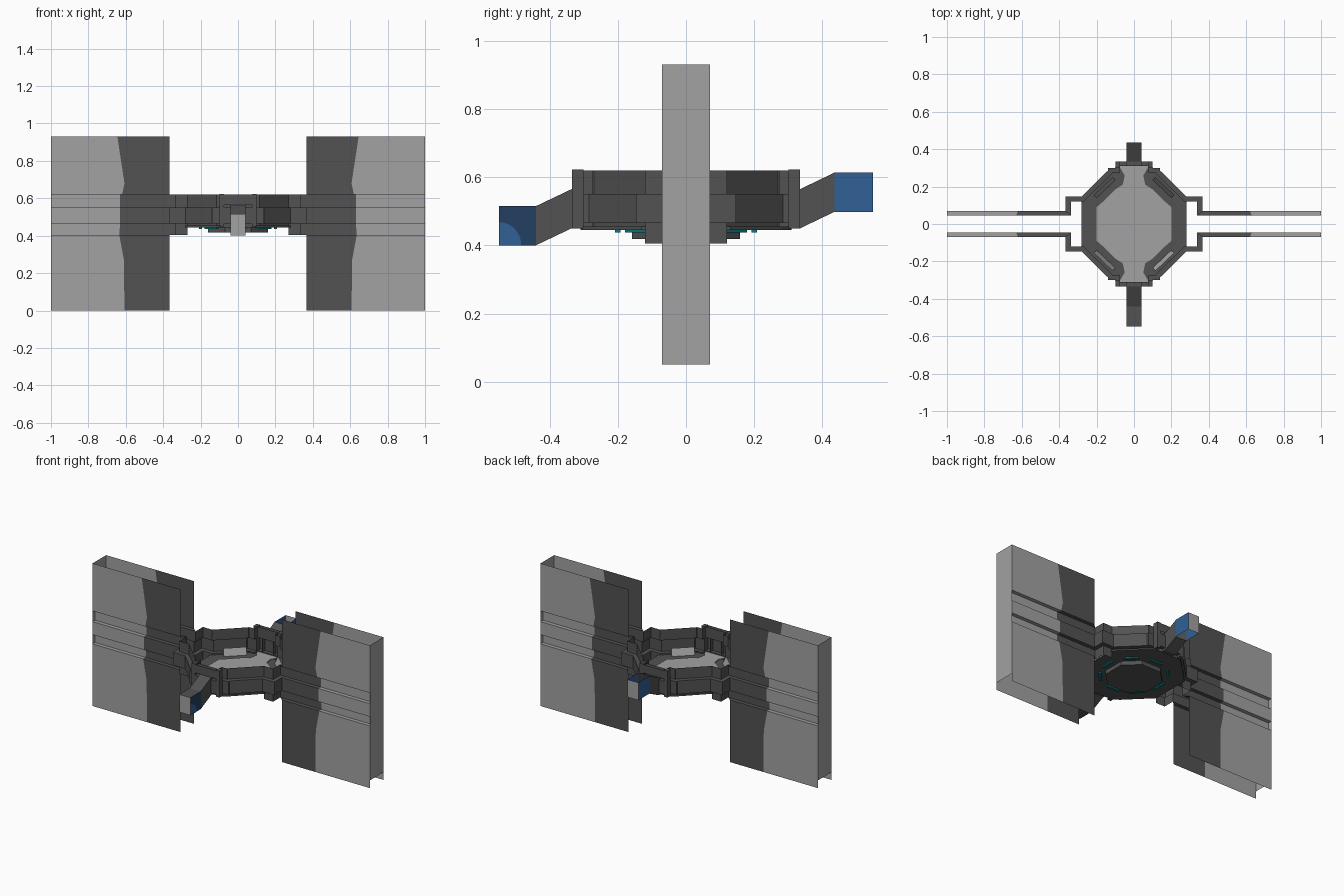
import bpy, bmesh, math

if "Cube" in bpy.data.objects:
    bpy.data.objects.remove(bpy.data.objects["Cube"])

def mat(name, rgb):
    m = bpy.data.materials.new(name)
    m.diffuse_color = (*rgb, 1)
    m.use_nodes = True
    m.node_tree.nodes["Principled BSDF"].inputs["Base Color"].default_value = m.diffuse_color
    return m

LIGHT = mat("light grey", (.36, .36, .36))
DARK = mat("dark grey", (.085, .085, .085))
BLUE = mat("blue", (.03, .12, .30))
NAVY = mat("dark blue", (.016, .05, .12))
TEAL = mat("teal", (.0, .22, .22))
MATS = [LIGHT, DARK, BLUE, NAVY, TEAL]
L, D, B, N, T = range(5)

def build(name, faces):
    """faces: list of (points, material index)"""
    bm = bmesh.new()
    for pts, mi in faces:
        f = bm.faces.new([bm.verts.new(p) for p in pts])
        f.material_index = mi
    bmesh.ops.remove_doubles(bm, verts=bm.verts, dist=1e-5)
    me = bpy.data.meshes.new(name)
    bm.to_mesh(me)
    bm.free()
    for m in MATS:
        me.materials.append(m)
    ob = bpy.data.objects.new(name, me)
    bpy.context.collection.objects.link(ob)
    return ob

def four_way(faces):
    """Copy faces of one quadrant into all four."""
    out = []
    for sx in (1, -1):
        for sy in (1, -1):
            for pts, mi in faces:
                q = [(x * sx, y * sy, z) for x, y, z in pts]
                out.append((q[::-1] if sx * sy < 0 else q, mi))
    return out

def prism(poly, z0, z1, top, side, bottom):
    n = len(poly)
    fs = [([(x, y, z1) for x, y in poly], top),
          ([(x, y, z0) for x, y in poly[::-1]], bottom)]
    for i in range(n):
        a, b = poly[i], poly[(i + 1) % n]
        fs.append(([(*a, z0), (*b, z0), (*b, z1), (*a, z1)], side))
    return fs

def quad_sym(pts):
    """First-quadrant outline (from +x to +y) to a full closed outline."""
    left = [(-x, y) for x, y in pts[::-1]]
    return pts + left + [(-x, -y) for x, y in pts] + [(-x, -y) for x, y in left]

# Tall corridor walls: stepped section, dark near the room, light outside
section = [(.07, 0, .607), (.07, .27, .61), (.07, .405, .635), (.045, .405, .635),
           (.045, .465, .63), (.07, .465, .63), (.07, .55, .63), (.045, .55, .63),
           (.045, .62, .63), (.07, .62, .62), (.07, .68, .607), (.07, .93, .645)]
wall = []
for (y0, z0, s0), (y1, z1, s1) in zip(section, section[1:]):
    e0 = .337 if y0 < .06 else .365
    e1 = .337 if y1 < .06 else .365
    wall.append(([(e0, y0, z0), (e1, y1, z1), (s1, y1, z1), (s0, y0, z0)], D))
    wall.append(([(s0, y0, z0), (s1, y1, z1), (1, y1, z1), (1, y0, z0)], L))
build("corridor_walls", four_way(wall))

# End caps, following the stepped section
caps = []
for sx in (1, -1):
    caps.append(([(sx, -.07, .05), (sx, .07, .05), (sx, .07, .93), (sx, -.07, .93)][::sx], L))
build("corridor_ends", caps)

# Room wall: stepped section swept along outer and inner outlines
outer = [(.365, .07), (.365, .147), (.28, .147), (.14, .285), (.14, .3),
         (.1, .3), (.1, .335), (0, .335)]
inner = [(.337, .045), (.337, .12), (.27, .12), (.115, .27), (.115, .275),
         (.075, .275), (.075, .31), (0, .31)]
room = []
for i in range(len(outer) - 1):
    steps = [(inner, .62), (inner, .55), (outer, .55), (outer, .465), (inner, .465)]
    steps += [(inner, .405)] if i < 2 else [(inner, .445)]
    for (p, z0), (q, z1) in zip(steps, steps[1:]):
        room.append(([(*p[i], z0), (*p[i + 1], z0), (*q[i + 1], z1), (*q[i], z1)], D))
build("room_wall", four_way(room))

# Portal frames at front and back of the room
portal = []
for sx in (1, -1):
    for sy in (1, -1):
        xs = sorted((.075 * sx, .1 * sx))
        ys = sorted((.30 * sy, .335 * sy))
        poly = [(xs[0], ys[0]), (xs[1], ys[0]), (xs[1], ys[1]), (xs[0], ys[1])]
        portal += prism(poly, .45, .622, D, D, D)
for sy in (1, -1):
    y = .335 * sy
    portal.append(([(-.1, y, .565), (.1, y, .565), (.1, y, .62), (-.1, y, .62)][::-sy], D))
build("portal_frames", portal)

# Floor slab with a light inlay
slab = quad_sym([(.28, .13), (.13, .28), (.09, .31)])
build("floor_slab", prism(slab, .445, .455, D, D, D))
inlay = quad_sym([(.2, .09), (.165, .12), (.1, .185), (.06, .21), (.05, .26), (.08, .31)])
build("floor_inlay", prism(inlay, .455, .459, L, L, L))

# Sloped light consoles along the diagonal walls
console = [([(.2, .14, .456), (.1, .235, .456), (.115, .25, .5), (.215, .155, .5)], L),
           ([(.215, .155, .5), (.115, .25, .5), (.115, .25, .456), (.215, .155, .456)], D),
           ([(.2, .14, .456), (.215, .155, .5), (.215, .155, .456)], L),
           ([(.1, .235, .456), (.115, .25, .456), (.115, .25, .5)], L)]
build("consoles", four_way(console))

# Underside hub and teal light strips
hub = quad_sym([(.16, .07), (.07, .158)])
build("underside_hub", prism(hub, .418, .445, D, D, D))
strips = []
for k in range(8):
    a = math.radians(45 * k + 45)
    r, w, t = .2, .045, .008
    c, s = math.cos(a), math.sin(a)
    poly = [(r * c + u * c - v * s, r * s + u * s + v * c)
            for u, v in ((-t, -w), (t, -w), (t, w), (-t, w))]
    strips += prism(poly, .437, .445, T, T, T)
build("underside_light_strips", strips)

# Side arms: a sloped dark duct followed by a blue end box
def arm(name, sy, z_near, z_far, y_bend, y_end, has_top):
    h, w = .115, .04
    pts = [(.31 * sy, z_near), (.335 * sy, z_near), (y_bend * sy, z_far), (y_end * sy, z_far)]
    fs = []
    for i, ((ya, za), (yb, zb)) in enumerate(zip(pts, pts[1:])):
        last = i == 2
        for x in (-w, w):
            side = [(x, ya, za), (x, yb, zb), (x, yb, zb + h), (x, ya, za + h)]
            fs.append((side, (N if has_top else B) if last else D))
        if not last or has_top:
            fs.append(([(-w, ya, za + h), (w, ya, za + h), (w, yb, zb + h), (-w, yb, zb + h)], D))
            fs.append(([(-w, ya, za), (w, ya, za), (w, yb, zb), (-w, yb, zb)], D))
    y = y_end * sy
    fs.append(([(-w, y, z_far), (w, y, z_far), (w, y, z_far + h), (-w, y, z_far + h)], L))
    build(name, fs)

arm("front_arm", -1, .45, .40, .44, .548, True)
arm("back_arm", 1, .45, .498, .435, .548, False)

# Rounded brighter panels on the front arm sides
quarter = [(-.548, .40)] + [(-.548 + .065 * math.cos(t), .40 + .068 * math.sin(t))
                           for t in (math.pi / 2 * i / 8 for i in range(9))]
build("front_arm_panels", [([(x, y, z) for y, z in quarter][::s], B)
                           for x, s in ((.042, 1), (-.042, -1))])
